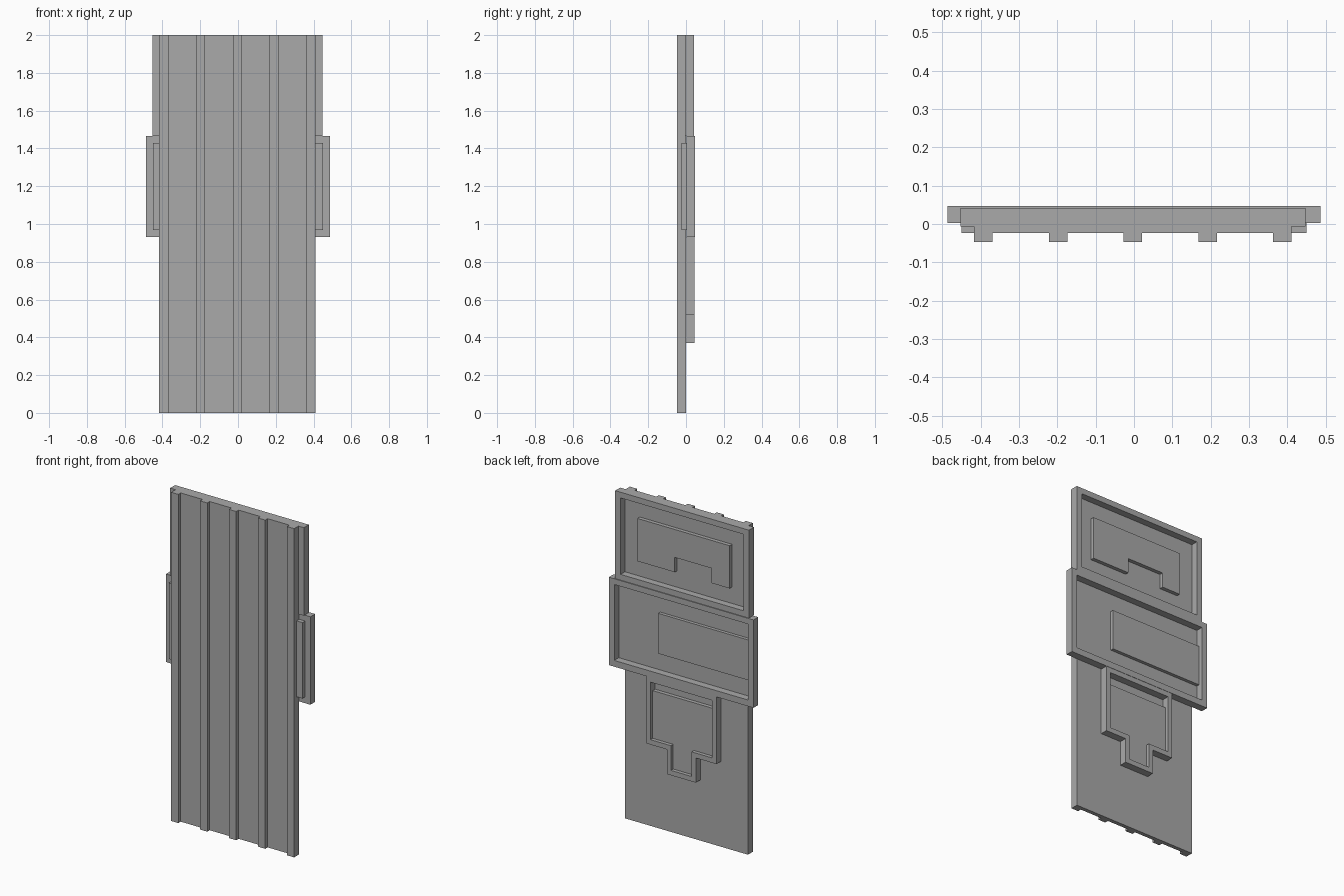
import bpy
import bmesh

cube = bpy.data.objects.get("Cube")
if cube:
    bpy.data.objects.remove(cube, do_unlink=True)

grey = bpy.data.materials.new("plain_grey")
grey.use_nodes = True
grey.diffuse_color = (0.4, 0.4, 0.4, 1)
shader = next(n for n in grey.node_tree.nodes if n.type == 'BSDF_PRINCIPLED')
shader.inputs["Base Color"].default_value = grey.diffuse_color


def finish(name, bm):
    bmesh.ops.recalc_face_normals(bm, faces=bm.faces)
    mesh = bpy.data.meshes.new(name)
    bm.to_mesh(mesh)
    bm.free()
    mesh.materials.append(grey)
    obj = bpy.data.objects.new(name, mesh)
    bpy.context.collection.objects.link(obj)
    return obj


def slab(name, outline, y0, y1):
    """Extrude an x-z outline from y0 to y1."""
    bm = bmesh.new()
    face = bm.faces.new([bm.verts.new((x, y0, z)) for x, z in outline])
    out = bmesh.ops.extrude_face_region(bm, geom=[face])["geom"]
    moved = [v for v in out if isinstance(v, bmesh.types.BMVert)]
    bmesh.ops.translate(bm, verts=moved, vec=(0, y1 - y0, 0))
    return finish(name, bm)


def frame(name, outer, inner, y0, y1):
    """Raised border between two matching x-z outlines."""
    bm = bmesh.new()
    loops = [[bm.verts.new((x, y, z)) for x, z in pts]
             for pts, y in ((outer, y0), (outer, y1), (inner, y1), (inner, y0))]
    count = len(outer)
    for a, b in zip(loops, loops[1:] + loops[:1]):
        for i in range(count):
            j = (i + 1) % count
            bm.faces.new((a[i], a[j], b[j], b[i]))
    return finish(name, bm)


def rect(x0, x1, z0, z1):
    return [(x0, z0), (x1, z0), (x1, z1), (x0, z1)]


def tee(wide, stem, bottom, shoulder, top):
    half = [(stem, bottom), (stem, shoulder), (wide, shoulder), (wide, top)]
    return half + [(-x, z) for x, z in reversed(half)]


# Main board with its front ribs
FLOOR, STEP, BACK = 0.0, 0.023, 0.047
slab("main_board", rect(-0.417, 0.411, 0, 2), -0.024, FLOOR)
for i in range(5):
    x = -0.393 + i * 0.195
    slab(f"front_rib_{i + 1}", rect(x - 0.024, x + 0.024, 0, 2), -0.047, -0.024)

# Upper frame with a stepped panel inside
frame("upper_frame", rect(-0.453, 0.447, 1.465, 2),
      rect(-0.417, 0.411, 1.50, 1.965), -0.006, 0.042)
slab("upper_notched_panel",
     [(-0.31, 1.6), (-0.187, 1.6), (-0.187, 1.69), (0.06, 1.69),
      (0.06, 1.6), (0.31, 1.6), (0.31, 1.86), (-0.31, 1.86)], FLOOR, STEP)

# Wide middle frame, its backing plate and inner panel
opening = rect(-0.45, 0.45, 0.968, 1.43)
frame("middle_frame", rect(-0.487, 0.486, 0.93, 1.465), opening, 0.002, BACK)
slab("middle_backing", opening, -0.023, 0.003)
slab("middle_panel", rect(-0.45, 0.17, 1.075, 1.32), 0.003, STEP)

# Lower stepped frame with a filled panel
frame("lower_frame", tee(0.236, 0.098, 0.37, 0.52, 0.932),
      tee(0.208, 0.07, 0.40, 0.55, 0.90), FLOOR, 0.045)
slab("lower_panel", tee(0.208, 0.07, 0.40, 0.55, 0.84), FLOOR, STEP)
